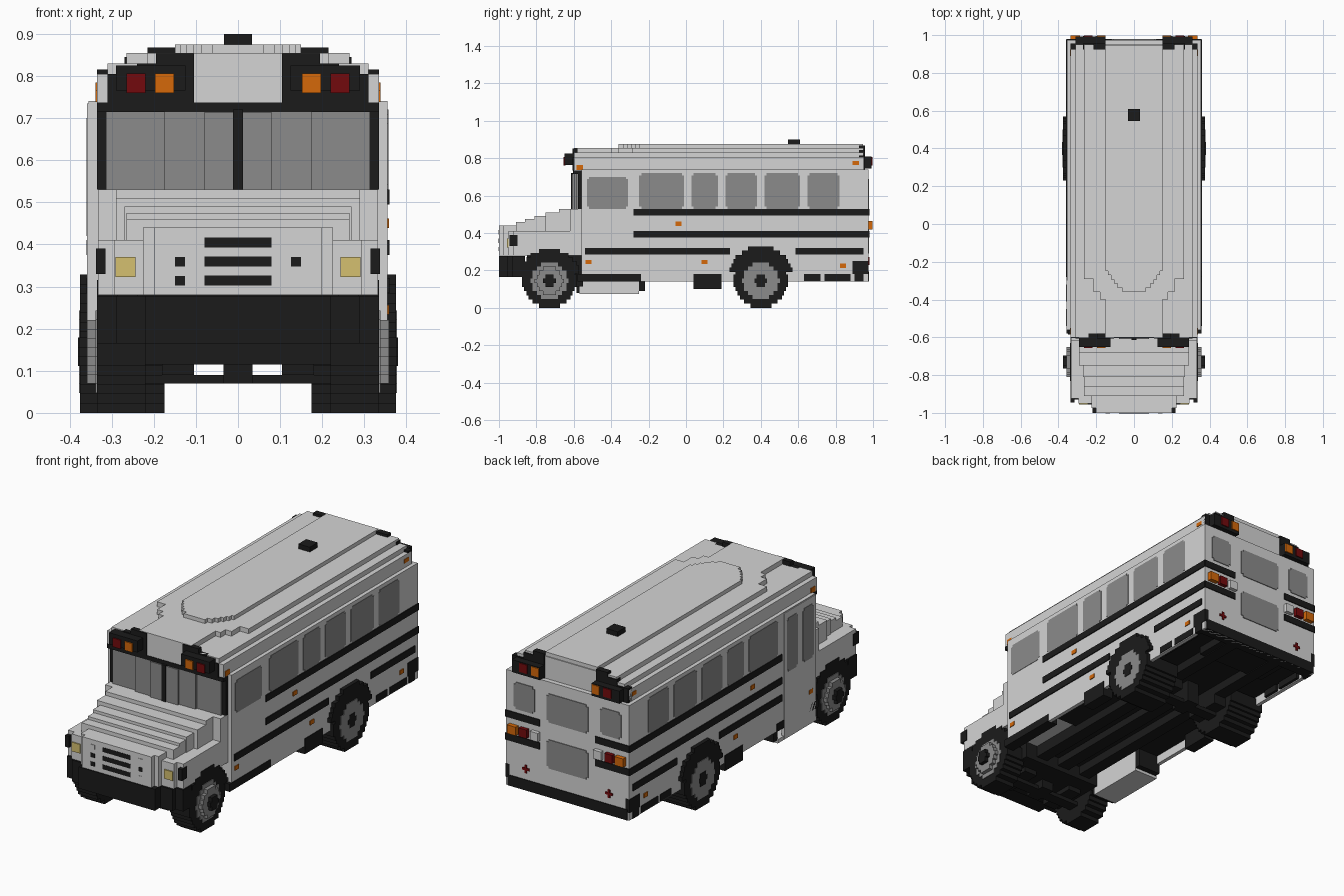
import bpy
import bmesh
import math
from mathutils import Matrix, Vector

if "Cube" in bpy.data.objects:
    bpy.data.objects.remove(bpy.data.objects["Cube"], do_unlink=True)

UNIT = 0.0225  # size of one building block


def material(name, red, green, blue):
    mat = bpy.data.materials.new(name)
    mat.use_nodes = True
    mat.diffuse_color = (red, green, blue, 1)
    mat.node_tree.nodes["Principled BSDF"].inputs["Base Color"].default_value = (red, green, blue, 1)
    return mat


paint = material("light grey paint", .66, .66, .66)
glass = material("grey glass", .26, .26, .26)
black = material("black trim", .011, .011, .011)
orange = material("orange lens", .66, .14, .003)
red = material("red lens", .17, .003, .004)
yellow = material("headlamp yellow", .66, .53, .16)


def part(name, mat, boxes, mirror=False):
    """One object made of blocks, each given as x, y and z limits."""
    bm = bmesh.new()
    boxes = list(boxes)
    if mirror:
        boxes += [(-b[1], -b[0], *b[2:]) for b in boxes]
    for x0, x1, y0, y1, z0, z1 in boxes:
        centre = Vector((x0 + x1, y0 + y1, z0 + z1)) / 2
        size = Vector((abs(x1 - x0), abs(y1 - y0), abs(z1 - z0)))
        bmesh.ops.create_cube(bm, size=1, matrix=Matrix.Translation(centre) @ Matrix.Diagonal(size).to_4x4())
    mesh = bpy.data.meshes.new(name)
    bm.to_mesh(mesh)
    bm.free()
    mesh.materials.append(mat)
    obj = bpy.data.objects.new(name, mesh)
    bpy.context.collection.objects.link(obj)


def wide(half, *limits):
    """A block centred on the middle plane."""
    return (-half, half, *limits)


def rounded(a0, a1, z0, z1):
    """Rectangle with small stepped corners, as two overlapping ones."""
    s = UNIT / 2
    return [(a0, a1, z0 + s, z1 - s), (a0 + s, a1 - s, z0, z1)]


def disc(x0, x1, y, z, radius, floor=-1):
    """Stepped disc facing sideways, built row by row."""
    rows = round(2 * radius / UNIT)
    step = 2 * radius / rows
    result = []
    for i in range(rows):
        low = -radius + i * step
        half = round(math.sqrt(radius ** 2 - (low + step / 2) ** 2) / UNIT * 2) * UNIT / 2
        if z + low >= floor:
            result.append((x0, x1, y - half, y + half, z + low, z + low + step))
    return result


# Main body with side skirts, and stepped roof
part("body", paint, [wide(.355, -.56, .975, .2, .74), wide(.355, .95, .975, .14, .22)])
part("skirts", paint, [(.335, .355, -.56, .975, .14, .22)], mirror=True)
roof = [wide(.335, -.6, .95, .735, .805), wide(.31, -.6, .95, .8, .83),
        wide(.15, -.6, .95, .83, .855), wide(.265, -.29, .95, .83, .855),
        wide(.215, -.36, .9, .83, .855), wide(.18, -.4, .9, .83, .855)]
# Raised centre strip with a rounded front end
for i in range(6):
    roof.append(wide(.15 * math.sqrt((i + 1) / 6), -.36 + i * UNIT, .945, .85, .875))
part("roof", paint, roof)
part("roof_vent", black, [wide(.033, .545, .61, .87, .9)])

# Windscreen
part("windscreen_frame", black, [
    wide(.335, -.577, -.545, .53, .735), wide(.335, -.603, -.55, .715, .737),
    wide(.012, -.615, -.58, .53, .72)])
part("windscreen", glass, [
    wide(.313, -.588, -.57, .53, .715), wide(.175, -.6, -.57, .53, .715),
    wide(.08, -.61, -.57, .53, .715)])

# Bonnet, grille block and front wings
part("bonnet", paint, [
    wide(.2, -1, -.57, .28, .44), wide(.225, -.975, -.57, .28, .44),
    wide(.265, -.91, -.57, .28, .46), wide(.265, -.86, -.57, .4, .475),
    wide(.27, -.81, -.57, .4, .49), wide(.29, -.75, -.57, .4, .51),
    wide(.29, -.68, -.57, .4, .53)])
part("front_wings", paint, [
    wide(.333, -.925, -.55, .28, .41), wide(.295, -.95, -.55, .28, .41),
    wide(.333, -.62, -.55, .28, .53)])
part("grille_bars", black, [wide(.08, -1.002, -.99, z, z + .023) for z in (.303, .348, .393)])
part("grille_dots", black, [(x, x + .024, -1.002, -.99, z, z + .022)
                            for x, z in ((-.15, .303), (-.15, .348), (.126, .348))])
part("grille_studs", paint, [(x, x + .024, -1.002, -.99, z, z + .022)
                             for x, z in ((.126, .303), (-.15, .393), (.126, .393))])
part("headlamps", yellow, [(.243, .291, -.956, -.94, .323, .37)], mirror=True)
part("corner_markers", black, [(.315, .337, -.945, -.9, .33, .39)], mirror=True)
part("front_bumper", black, [
    wide(.335, -.93, -.86, .165, .277), wide(.29, -.955, -.86, .165, .277),
    wide(.22, -1, -.86, .165, .277)])

# Warning lamp housings at both ends of the roof
part("front_lamp_trim", black, [
    (.105, .195, -.606, -.58, .735, .853), (.195, .24, -.606, -.58, .735, .83),
    (.24, .31, -.606, -.58, .735, .805)], mirror=True)
part("front_lamp_housings", black, [(.125, .29, -.65, -.6, .765, .825)], mirror=True)
part("rear_lamp_trim", black, [
    (.15, .215, .925, .956, .74, .868), (.2, .27, .925, .956, .74, .845),
    (.25, .335, .925, .956, .74, .815)], mirror=True)
part("rear_lamp_housings", black, [(.15, .31, .94, .993, .745, .81)], mirror=True)
for end, face in (("front", -.656), ("rear", .986)):
    part(end + "_amber_warning_lamps", orange, [(.152, .197, face, face + .012, .76, .806)], mirror=True)
    part(end + "_red_warning_lamps", red, [(.22, .265, face, face + .012, .76, .806)], mirror=True)

# Side windows
passenger = [(-.25, -.01), (.03, .17), (.21, .38), (.42, .61), (.65, .82)]
panes = [r for y0, y1 in passenger for r in rounded(y0, y1, .53, .72)]
part("passenger_windows", glass, [(.345, .357, *r) for r in panes], mirror=True)
part("driver_window", glass, [(.345, .357, *r) for r in rounded(-.53, -.31, .53, .7)])

# Entrance door and step on the right side
part("entrance_door", paint, [(-.358, -.34, -.56, -.3, .08, .735)])
door_panes = rounded(-.54, -.45, .42, .7) + rounded(-.41, -.32, .42, .7)
part("door_windows", glass, [(-.36, -.35, *r) for r in door_panes])
part("entrance_step", paint, [(-.355, -.22, -.57, -.25, .075, .095), (-.24, -.22, -.57, -.25, .08, .2)])
part("step_ends", black, [(-.35, -.22, -.585, -.565, .08, .2), (-.35, -.22, -.255, -.22, .09, .2)])

# Rub rails on the sides and the back
part("side_rails", black, [
    (.345, .36, -.28, .978, .495, .53), (.345, .36, -.28, .978, .375, .41),
    (.345, .36, -.28, .235, .285, .32), (.345, .36, .585, .95, .285, .32)], mirror=True)
part("left_front_rail", black, [(.345, .36, -.54, -.27, .285, .32)])
part("rear_rails", black, [(.16, .358, .96, .98, z, z + .035) for z in (.375, .495)], mirror=True)

# Back windows, tail lamps and bumper
back_panes = rounded(-.12, .12, .53, .68) + rounded(-.12, .12, .29, .44)
for sign in (-1, 1):
    a, b = sorted((sign * .19, sign * .31))
    back_panes += rounded(a, b, .55, .69)
part("rear_windows", glass, [(a, b, .965, .979, c, d) for a, b, c, d in back_panes])
part("tail_indicators", orange, [(.285, .335, .97, .998, .42, .465)], mirror=True)
part("brake_lamps", red, [(.225, .27, .97, .995, .42, .465)], mirror=True)
part("reversing_lamps", paint, [(.16, .205, .97, .995, .42, .465)], mirror=True)
part("rear_reflectors", red, [(.22, .26, .97, .98, .245, .257), (.234, .246, .97, .98, .23, .272)], mirror=True)
part("rear_bumper", black, [wide(.345, .92, .979, .14, .195)])
part("bumper_ends", black, [
    (.335, .358, .89, .976, .18, .25), (.335, .358, .9, .95, .14, .19)], mirror=True)

# Small side markers
markers = [(-.04, .45), (-.52, .245), (.1, .245), (.84, .225)]
part("side_markers", orange, [(.35, .359, y - .016, y + .016, z - .011, z + .011)
                              for y, z in markers], mirror=True)
part("roof_markers", orange, [(.325, .338, .89, .925, .765, .785),
                              (.325, .338, -.585, -.55, .738, .765)], mirror=True)

# Underside, set up between the skirts
part("chassis", black, [
    wide(.335, -.25, .95, .185, .21), wide(.15, -.56, -.2, .185, .21),
    wide(.24, -.85, -.55, .115, .28), wide(.2, .75, .93, .145, .2)])
part("frame_rails", black, [(.105, .17, -.85, .93, .14, .2)], mirror=True)
part("drive_shaft", black, [wide(.035, -.6, .4, .14, .18)])
part("sill_trim", black, [
    (.3, .358, -.58, -.24, .14, .18), (.3, .358, .04, .19, .1, .18),
    (.32, .358, .63, .72, .145, .18), (.32, .358, .74, .88, .145, .18)], mirror=True)

# Wheels, arches and axles
for end, y, inner, outer, arch_radius in (("front", -.73, .22, .335, .168), ("rear", .4, .175, .375, .18)):
    part(end + "_axle", black, [wide(.25, y - .03, y + .03, .07, .09), wide(.035, y - .06, y + .06, .07, .2)])
    part(end + "_springs", black, [(.105, .18, y - .1, y + .1, .09, .2)], mirror=True)
    part(end + "_arches", black, disc(outer - .05, outer, y, .148, arch_radius, .18), mirror=True)
    part(end + "_tyres", black, disc(inner, outer, y, .145, .145), mirror=True)
    rim = outer + .003
    part(end + "_hubs", glass, disc(rim - .03, rim, y, .145, .098), mirror=True)
    part(end + "_hub_caps", black, disc(rim - .01, rim + .002, y, .145, .034), mirror=True)
part("front_hub_noses", glass, disc(.33, .358, -.73, .145, .075), mirror=True)
part("front_hub_ends", black, disc(.33, .377, -.73, .145, .034), mirror=True)
